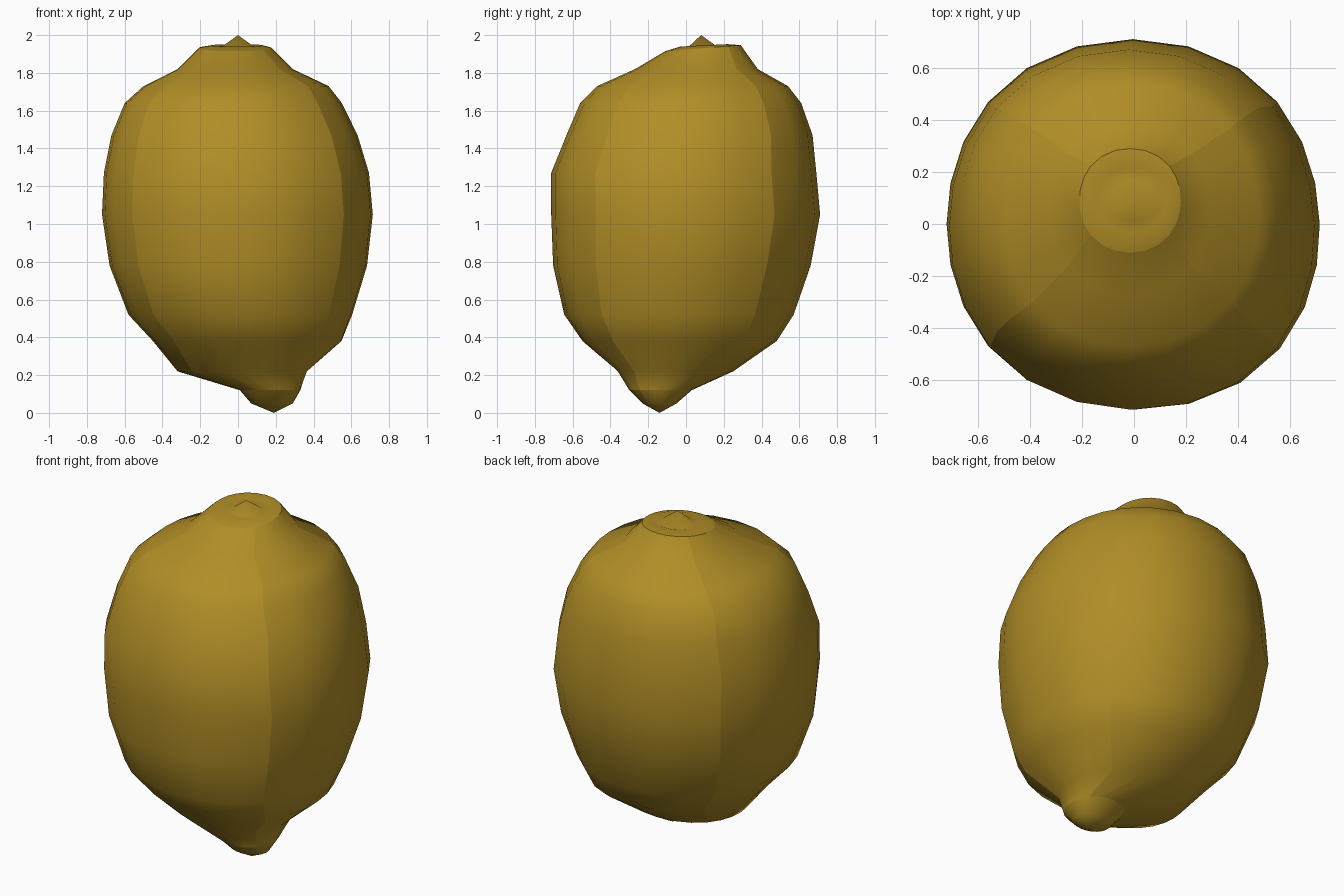
import bpy, bmesh, math

cube = bpy.data.objects.get("Cube")
if cube:
    bpy.data.objects.remove(cube, do_unlink=True)

# One rind colour
rind = bpy.data.materials.new("rind_yellow")
rind.use_nodes = True
COLOUR = (0.44, 0.27, 0.02, 1)
rind.diffuse_color = COLOUR
bsdf = rind.node_tree.nodes["Principled BSDF"]
bsdf.inputs["Base Color"].default_value = COLOUR
bsdf.inputs["Roughness"].default_value = 0.8

SIDES = 24
SEAMS = (3, 9, 15, 21)         # four meridians where the peel panels meet


def ring_point(i, z, x0, x1, y0, y1, bulge, tilt):
    """Point on a slightly squared ring that can swell towards the nub's corner."""
    a = math.tau * i / SIDES
    a -= 0.08 * math.sin(2 * a)
    r = 1 + 0.02 * math.sin(2 * a) ** 2
    r += bulge * max(0, math.cos(a + math.pi / 4)) ** 4
    x = (x0 + x1) / 2 + (x1 - x0) / 2 * r * math.cos(a)
    y = (y0 + y1) / 2 + (y1 - y0) / 2 * r * math.sin(a)
    return x, y, z + tilt * (y - 0.08)


def loft(name, rings, bottom=None, top=None, sharp_ring=None):
    """Stack rings (z, x min, x max, y min, y max, bulge, tilt), closed by poles."""
    bm = bmesh.new()
    loops = [[bm.verts.new(ring_point(i, *ring)) for i in range(SIDES)] for ring in rings]
    low = bm.verts.new(bottom) if bottom else None
    high = bm.verts.new(top) if top else None
    for i in range(SIDES):
        j = (i + 1) % SIDES
        if low:
            bm.faces.new((low, loops[0][j], loops[0][i]))
        if high:
            bm.faces.new((high, loops[-1][i], loops[-1][j]))
        for a, b in zip(loops, loops[1:]):
            bm.faces.new((a[i], a[j], b[j], b[i]))
            if low and i in SEAMS:
                bm.edges.get((a[i], b[i])).smooth = False
        if sharp_ring is not None:
            loop = loops[sharp_ring]
            bm.edges.get((loop[i], loop[j])).smooth = False
    for f in bm.faces:
        f.smooth = True
    mesh = bpy.data.meshes.new(name)
    bm.to_mesh(mesh)
    bm.free()
    mesh.materials.append(rind)
    obj = bpy.data.objects.new(name, mesh)
    bpy.context.collection.objects.link(obj)


# Fruit body: pointed nub, concave neck, full belly, shoulders and open collar
collar = (1.93, -0.21, 0.18, -0.11, 0.29, 0, 0.08)
loft("fruit_body", [
    (0.05, 0.07, 0.29, -0.23, -0.05, 0, 0),
    (0.12, 0.01, 0.33, -0.30, 0.03, 0, 0),
    (0.22, -0.32, 0.35, -0.35, 0.25, 0.13, 0),
    (0.38, -0.45, 0.54, -0.54, 0.48, 0.06, 0),
    (0.52, -0.58, 0.60, -0.64, 0.57, 0.03, 0),
    (0.78, -0.68, 0.68, -0.70, 0.66, 0.02, 0),
    (1.05, -0.72, 0.71, -0.71, 0.71, 0.02, 0),
    (1.27, -0.71, 0.69, -0.71, 0.69, 0.02, 0),
    (1.47, -0.67, 0.63, -0.63, 0.67, 0.02, 0),
    (1.64, -0.60, 0.55, -0.56, 0.61, 0, 0),
    (1.73, -0.50, 0.48, -0.47, 0.54, 0, 0),
    (1.82, -0.32, 0.29, -0.27, 0.38, 0, 0),
    collar,
], bottom=(0.19, -0.14, 0), sharp_ring=1)

# Stem scar: shallow tilted cap, dipping slightly before a small central peak
loft("stem_scar", [
    collar,
    (1.945, -0.14, 0.13, -0.03, 0.22, 0, 0.05),
    (1.935, -0.09, 0.09, 0.01, 0.17, 0, 0),
], top=(0, 0.08, 2.0))
